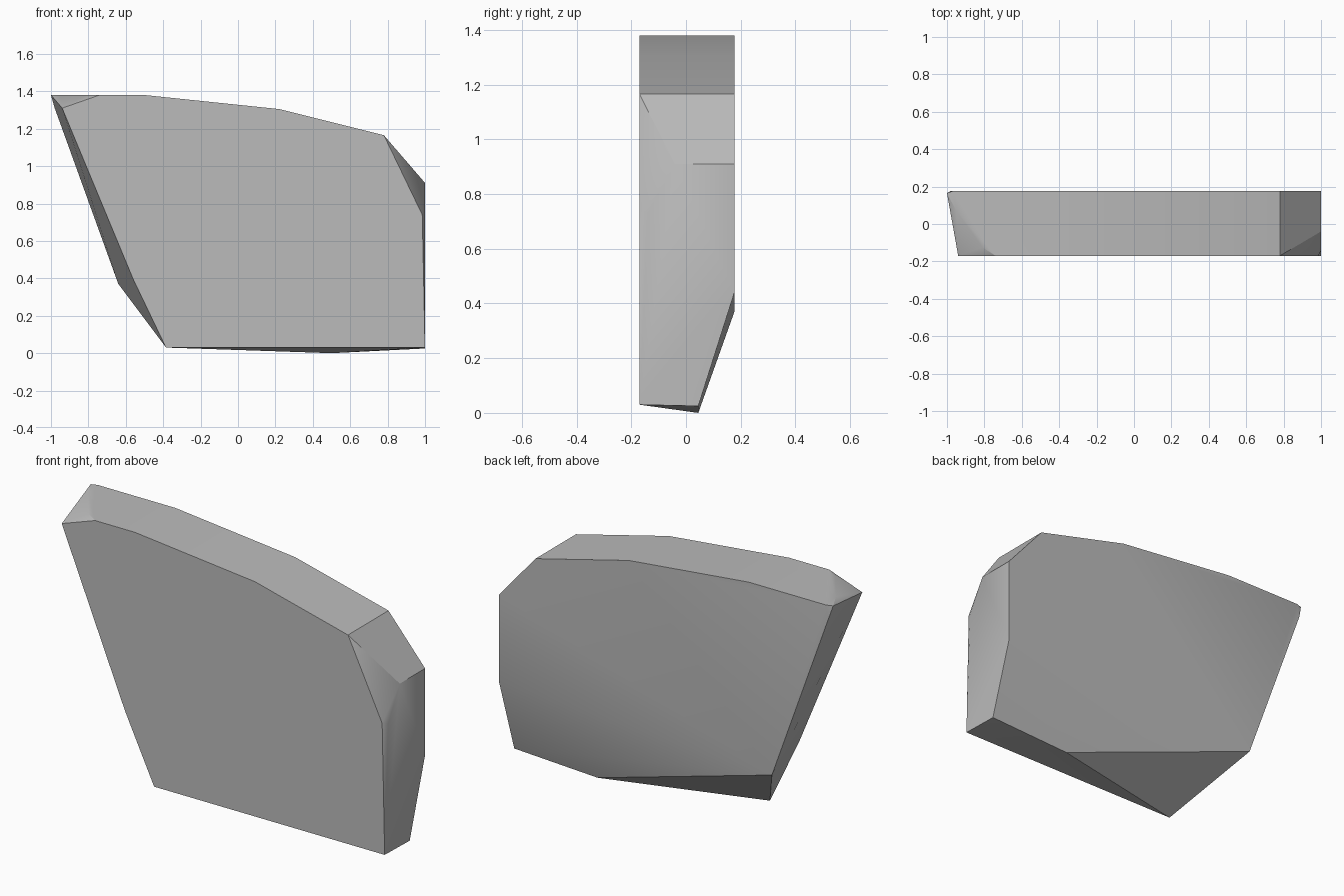
import bpy
import bmesh
from math import radians

cube = bpy.data.objects.get("Cube")
if cube:
    bpy.data.objects.remove(cube, do_unlink=True)

FRONT, BACK = -0.17, 0.177

stone = bpy.data.materials.new("stone grey")
stone.use_nodes = True
grey = (0.5, 0.5, 0.5, 1)
stone.diffuse_color = grey
stone.node_tree.nodes["Principled BSDF"].inputs["Base Color"].default_value = grey

# Outlines (x, z) of the two broad faces
crest = [(-0.5, 1.38), (0.22, 1.305), (0.78, 1.165)]
front_rim = [(-0.94, 1.31), (-0.74, 1.38), (0.985, 0.74),
             (1, 0.03), (-0.385, 0.03), (-0.56, 0.395)]
back_rim = [(-0.98, 1.31), (-0.965, 1.38), (1, 0.91), (1, 0.44), (-0.64, 0.37)]

corners = [(x, FRONT, z) for x, z in crest + front_rim]
corners += [(x, BACK, z) for x, z in crest + back_rim]

# Chipped corners: upper left, upper right, and the sloping underside
corners += [(-1, 0.165, 1.38), (-0.95, 0.07, 1.38), (-0.81, -0.125, 1.38)]
corners += [(1, -0.04, 0.91), (1, -0.14, 0.73)]
corners += [(1, 0.045, 0.025), (0.5, 0.045, 0)]

# Wrap the corners into one faceted slab
bm = bmesh.new()
for corner in corners:
    bm.verts.new(corner)
hull = bmesh.ops.convex_hull(bm, input=bm.verts)
bmesh.ops.delete(bm, geom=list({g for g in hull["geom_interior"] + hull["geom_unused"]
                                if isinstance(g, bmesh.types.BMVert)}), context="VERTS")
bmesh.ops.dissolve_limit(bm, angle_limit=radians(1), verts=bm.verts, edges=bm.edges)
bmesh.ops.recalc_face_normals(bm, faces=bm.faces)
mesh = bpy.data.meshes.new("rock_slab")
bm.to_mesh(mesh)
bm.free()
mesh.materials.append(stone)

rock = bpy.data.objects.new("rock_slab", mesh)
bpy.context.collection.objects.link(rock)
bpy.ops.object.select_all(action="DESELECT")
rock.select_set(True)
bpy.context.view_layer.objects.active = rock
bpy.ops.object.shade_smooth_by_angle(angle=radians(30))
